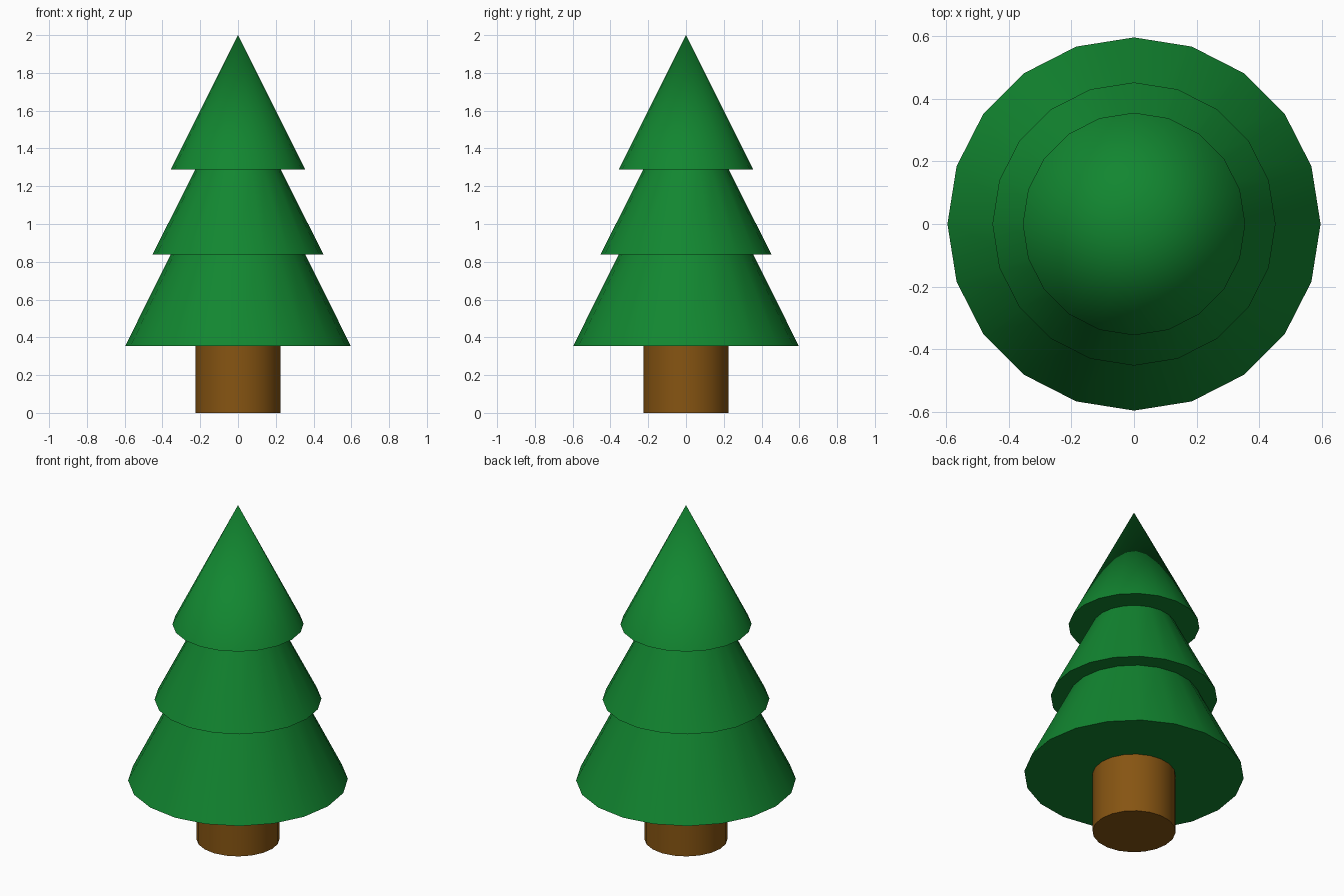
import bpy, bmesh
from math import cos, sin, tau, radians

if "Cube" in bpy.data.objects:
    bpy.data.objects.remove(bpy.data.objects["Cube"])

SIDES = 20


def material(name, rgb):
    m = bpy.data.materials.new(name)
    m.diffuse_color = (*rgb, 1)
    m.use_nodes = True
    m.node_tree.nodes["Principled BSDF"].inputs["Base Color"].default_value = m.diffuse_color
    return m


def lathe(name, profile, mat):
    """Revolve a bottom-to-top (radius, z) profile; radius 0 gives a tip."""
    bm = bmesh.new()
    rings = []
    for r, z in profile:
        n = SIDES if r > 0 else 1
        rings.append([bm.verts.new((r * cos(tau * i / SIDES), r * sin(tau * i / SIDES), z))
                      for i in range(n)])
    for a, b in zip(rings, rings[1:]):
        for i in range(SIDES):
            j = (i + 1) % SIDES
            if len(b) == 1:
                bm.faces.new((a[i], a[j], b[0]))
            else:
                bm.faces.new((a[i], a[j], b[j], b[i]))
    # Close flat ends
    bm.faces.new(rings[0][::-1])
    if len(rings[-1]) > 1:
        bm.faces.new(rings[-1])
    bmesh.ops.recalc_face_normals(bm, faces=bm.faces)
    mesh = bpy.data.meshes.new(name)
    bm.to_mesh(mesh)
    bm.free()
    mesh.materials.append(mat)
    obj = bpy.data.objects.new(name, mesh)
    bpy.context.collection.objects.link(obj)
    bpy.ops.object.select_all(action='DESELECT')
    obj.select_set(True)
    bpy.context.view_layer.objects.active = obj
    bpy.ops.object.shade_smooth_by_angle(angle=radians(30))
    return obj


green = material("needles_green", (0.006, 0.24, 0.03))
brown = material("bark_brown", (0.24, 0.09, 0.006))

# Trunk
lathe("trunk", [(0.226, 0), (0.226, 0.355)], brown)

# Three stepped tiers of branches ending in a point
lathe("foliage", [(0.597, 0.355), (0.356, 0.838),
                  (0.453, 0.838), (0.226, 1.288),
                  (0.356, 1.288), (0, 2.0)], green)
